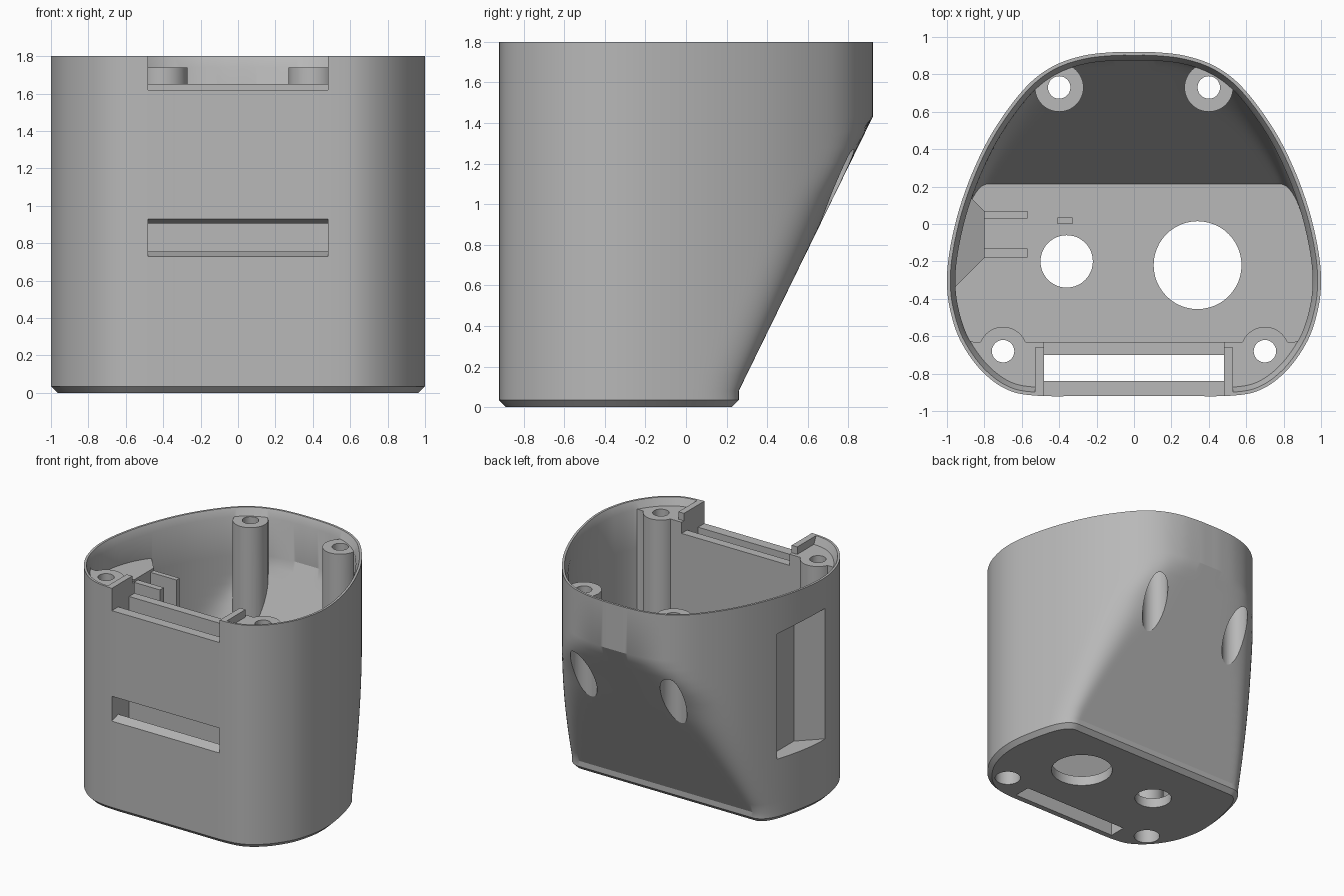
import bpy, bmesh, math
from mathutils import Vector

if "Cube" in bpy.data.objects:
    bpy.data.objects.remove(bpy.data.objects["Cube"])

grey = bpy.data.materials.new("plain grey")
grey.use_nodes = True
grey.diffuse_color = (0.48, 0.48, 0.48, 1)
grey.node_tree.nodes["Principled BSDF"].inputs["Base Color"].default_value = (0.48, 0.48, 0.48, 1)

HALF = [(0, -.92), (.25, -.92), (.52, -.918), (.68, -.885), (.82, -.78), (.93, -.62),
        (.985, -.45), (1, -.3), (.985, -.14), (.94, .06), (.87, .26), (.78, .45),
        (.67, .62), (.55, .76), (.42, .85), (.27, .9), (.12, .918), (0, .92)]
RIM, FLOOR, SEAT, KNEE = 1.8, .08, 1.74, 1.43


def smooth_outline(half, steps=6):
    """Closed egg-shaped plan outline through mirrored control points."""
    pts = [Vector(p) for p in half] + [Vector((-x, y)) for x, y in half[-2:0:-1]]
    n, out = len(pts), []
    for i in range(n):
        a, b, c, d = (pts[(i + j) % n] for j in (-1, 0, 1, 2))
        for s in range(steps):
            t = s / steps
            out.append(.5 * (2 * b + (c - a) * t + (2 * a - 5 * b + 4 * c - d) * t ** 2
                             + (3 * b - a - 3 * c + d) * t ** 3))
    return out


OUTLINE = smooth_outline(HALF)


def section(z, inset=0, front=None):
    """Plan section at height z: the back is cut by a blended slope."""
    cut = .26 + max(0, min(z, KNEE) - FLOOR) * .66 / (KNEE - FLOOR)
    k = min(.2, .92 - cut)
    ring = []
    for p in OUTLINE:
        y = p.y
        if k > .001:
            h = max(k - abs(y - cut), 0) / k
            y = min(y, cut) - h * h * k / 4
        ring.append(Vector((p.x, y)))
    n, out = len(ring), []
    for i, p in enumerate(ring):
        d = (ring[(i + 1) % n] - ring[i - 1]).normalized()
        q = p + Vector((-d.y, d.x)) * inset
        out.append((q.x, q.y if front is None else max(q.y, front), z))
    return out


def make(name, bm):
    bmesh.ops.recalc_face_normals(bm, faces=bm.faces)
    me = bpy.data.meshes.new(name)
    bm.to_mesh(me)
    bm.free()
    me.materials.append(grey)
    ob = bpy.data.objects.new(name, me)
    bpy.context.scene.collection.objects.link(ob)
    return ob


def loft(name, rings):
    bm = bmesh.new()
    rows = [[bm.verts.new(p) for p in r] for r in rings]
    n = len(rows[0])
    for lo, hi in zip(rows, rows[1:]):
        for i in range(n):
            j = (i + 1) % n
            bm.faces.new((lo[i], lo[j], hi[j], hi[i]))
    bm.faces.new(rows[0][::-1])
    bm.faces.new(rows[-1])
    return make(name, bm)


def box(name, x0, x1, y0, y1, z0, z1):
    return loft(name, [[(x0, y0, z), (x1, y0, z), (x1, y1, z), (x0, y1, z)] for z in (z0, z1)])


def rod(name, x, y, r, z0, z1, n=48):
    turn = [2 * math.pi * i / n for i in range(n)]
    return loft(name, [[(x + r * math.cos(a), y + r * math.sin(a), z) for a in turn]
                       for z in (z0, z1)])


def side_funnel(name, x, y0, y1, z0, z1, flare=.3):
    """Box that widens toward the -x side."""
    def rect(px, f):
        return [(px, y0 - f, z0), (px, y1 + f, z0), (px, y1 + f, z1 + f / 2), (px, y0 - f, z1 + f / 2)]
    return loft(name, [rect(x, 0), rect(x - flare, flare)])


def subtract(target, cutters):
    for c in cutters:
        m = target.modifiers.new("cut", "BOOLEAN")
        m.operation, m.solver, m.object = "DIFFERENCE", "EXACT", c
    bpy.context.view_layer.update()
    dg = bpy.context.evaluated_depsgraph_get()
    me = bpy.data.meshes.new_from_object(target.evaluated_get(dg))
    target.modifiers.clear()
    target.data = me
    for c in cutters:
        bpy.data.objects.remove(c)


# outer body with chamfered base
levels = [FLOOR] + [FLOOR + (KNEE - FLOOR) * i / 18 for i in range(1, 18)] + [KNEE]
body = loft("housing", [section(0, .035), section(.035)]
            + [section(z) for z in levels] + [section(RIM)])

# main cavity, leaving posts, side pocket, guide plates and a floor tab standing
cavity = loft("cavity", [section(z, .045, -.63) for z in levels + [SEAT + .02]])
keep = [rod("post", s * x, y, .13, -.1, 2) for s in (-1, 1) for x, y in ((.7, -.68), (.4, .73))]
keep += [side_funnel("pocket_shell", -.8, -.18, .07, .45, 1.5),
         box("guide_plate", -.83, -.57, -.18, -.13, .04, 1.48),
         box("guide_plate", -.83, -.57, .03, .07, .04, 1.48),
         box("floor_tab", -.41, -.33, 0, .035, .04, .14)]
subtract(cavity, keep)

# recess under the rim, leaving lips beside the front cut-out
recess = loft("recess", [section(SEAT, .045), section(RIM, .018), section(RIM + .05, .018)])
subtract(recess, [box("lip", min(s * .45, s * .53), max(s * .45, s * .53), -1, -.66, 1.5, 2)
                  for s in (-1, 1)])
subtract(body, [cavity, recess])

# front channel, upper cut-out, lower slot and side pocket
slot = loft("slot", [[(x, -1, .705), (x, -.84, .755), (x, -.77, .755),
                      (x, -.77, .905), (x, -.84, .905), (x, -1, .955)] for x in (-.48, .48)])
cuts = [box("channel", -.48, .48, -.84, -.70, -.1, 2),
        box("cutout", -.48, .48, -1.1, -.72, 1.62, 2),
        box("divider_top", -.48, .48, -.76, -.5, 1.65, 2),
        slot,
        side_funnel("pocket", -.835, -.18, .07, .5, 1.47)]

# floor openings and screw holes with wide lower bores
cuts += [rod("small_opening", -.36, -.2, .14, -.1, .3), rod("large_opening", .34, -.22, .235, -.1, .3)]
for s in (-1, 1):
    for x, y in ((.7, -.68), (.4, .73)):
        cuts += [rod("screw_hole", s * x, y, .06, 1.3, 2), rod("screw_bore", s * x, y, .098, -.1, 1.4)]
subtract(body, cuts)

bpy.ops.object.select_all(action="DESELECT")
body.select_set(True)
bpy.context.view_layer.objects.active = body
bpy.ops.object.shade_smooth_by_angle(angle=math.radians(25))
